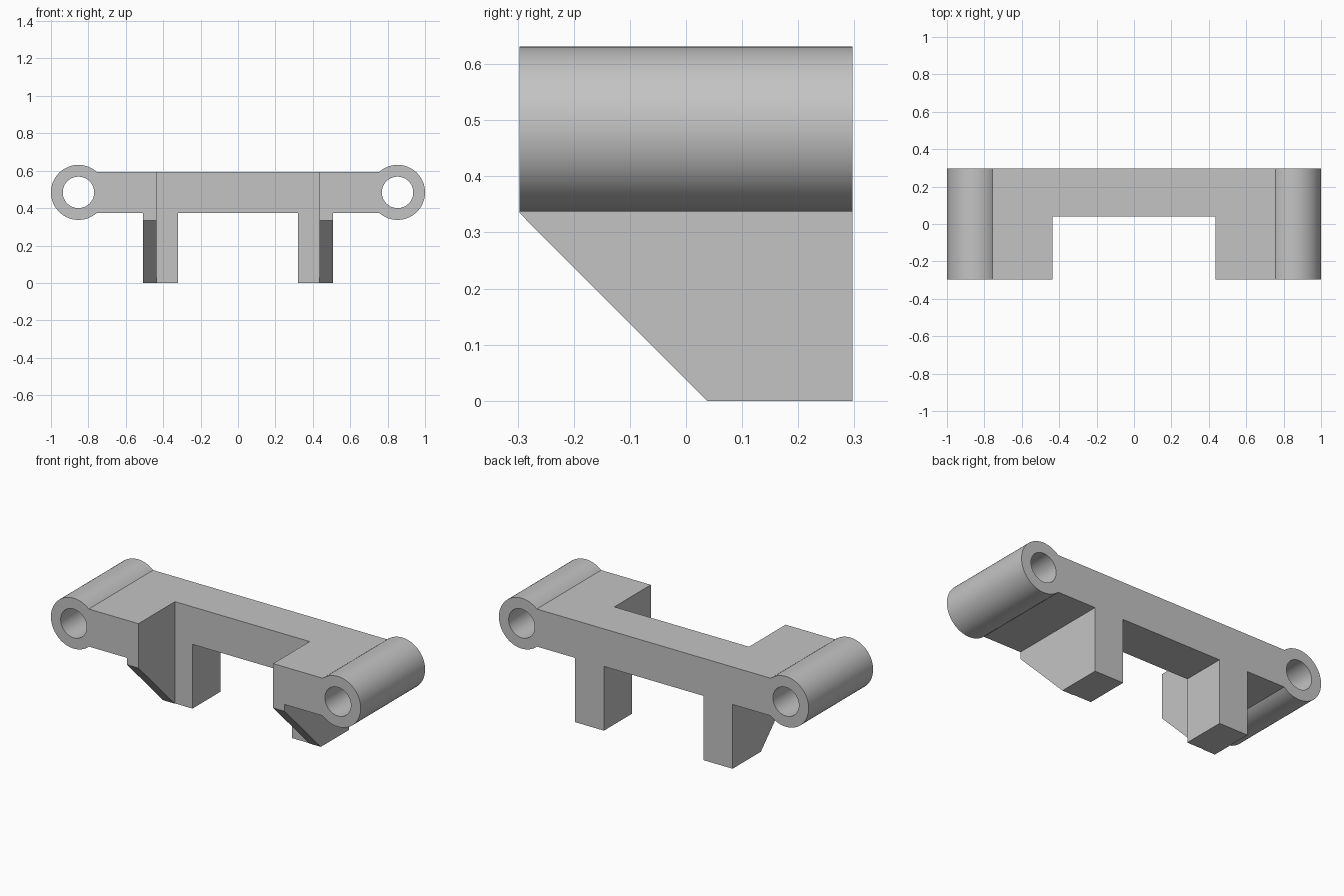
import bpy
import bmesh
from math import asin, cos, sin, pi
from mathutils import Vector

cube = bpy.data.objects.get("Cube")
if cube:
    bpy.data.objects.remove(cube, do_unlink=True)

DEPTH = 0.297                      # half depth
TUBE_X, TUBE_Z = 0.853, 0.484      # tube axis
TUBE_R, HOLE_R = 0.147, 0.084
BAR_LOW, BAR_TOP = 0.375, 0.594
LEG_IN, LEG_OUT = 0.322, 0.509
NOTCH_X, NOTCH_Y = 0.435, 0.04

grey = bpy.data.materials.new("light grey")
grey.use_nodes = True
colour = (0.55, 0.55, 0.55, 1)
grey.diffuse_color = colour
grey.node_tree.nodes["Principled BSDF"].inputs["Base Color"].default_value = colour


def prism(name, points, extent):
    """Extrude a closed 3D outline by the vector extent."""
    bm = bmesh.new()
    face = bm.faces.new([bm.verts.new(p) for p in points])
    top = bmesh.ops.extrude_face_region(bm, geom=[face])["geom"]
    moved = [v for v in top if isinstance(v, bmesh.types.BMVert)]
    bmesh.ops.translate(bm, verts=moved, vec=Vector(extent))
    bmesh.ops.recalc_face_normals(bm, faces=bm.faces)
    mesh = bpy.data.meshes.new(name)
    bm.to_mesh(mesh)
    bm.free()
    mesh.materials.append(grey)
    obj = bpy.data.objects.new(name, mesh)
    bpy.context.collection.objects.link(obj)
    return obj


def arc(radius, start, end, steps):
    """Points (x, z) around the left tube axis."""
    angles = [start + (end - start) * i / steps for i in range(steps + 1)]
    return [(TUBE_X + radius * cos(a), TUBE_Z + radius * sin(a)) for a in angles]


def cut(body, cutter):
    cutter.hide_render = True
    mod = body.modifiers.new("cut", "BOOLEAN")
    mod.operation = "DIFFERENCE"
    mod.solver = "EXACT"
    mod.object = cutter
    bpy.context.view_layer.objects.active = body
    bpy.ops.object.modifier_apply(modifier=mod.name)
    bpy.data.objects.remove(cutter, do_unlink=True)


# Front outline of one half: leg, underside of the bar, round end, top of the bar
low = -pi + asin((TUBE_Z - BAR_LOW) / TUBE_R)
high = pi - asin((BAR_TOP - TUBE_Z) / TUBE_R)
half = [(LEG_IN, BAR_LOW), (LEG_IN, 0), (LEG_OUT, 0), (LEG_OUT, BAR_LOW)]
half += arc(TUBE_R, low, high, 72)
outline = half + [(-x, z) for x, z in reversed(half)]
bracket = prism("bracket", [(x, -DEPTH, z) for x, z in outline], (0, 2 * DEPTH, 0))

# Notch in the front of the bar and the inner part of the legs
notch = [(-NOTCH_X, -1, -1), (NOTCH_X, -1, -1),
         (NOTCH_X, NOTCH_Y, -1), (-NOTCH_X, NOTCH_Y, -1)]
cut(bracket, prism("notch_cutter", notch, (0, 0, 3)))

# Sloped front of the legs
slope = [(-0.6, -0.347, 0.385), (-0.6, 0.137, -0.1), (-0.6, -0.347, -0.1)]
cut(bracket, prism("slope_cutter", slope, (1.2, 0, 0)))

# Holes through the round ends
for side in (1, -1):
    ring = arc(HOLE_R, 0, 2 * pi, 64)[:-1]
    hole = [(side * x, -1, z) for x, z in ring]
    cut(bracket, prism("hole_cutter", hole, (0, 2, 0)))

bpy.ops.object.select_all(action="DESELECT")
bracket.select_set(True)
bpy.context.view_layer.objects.active = bracket
bpy.ops.object.shade_smooth_by_angle()
